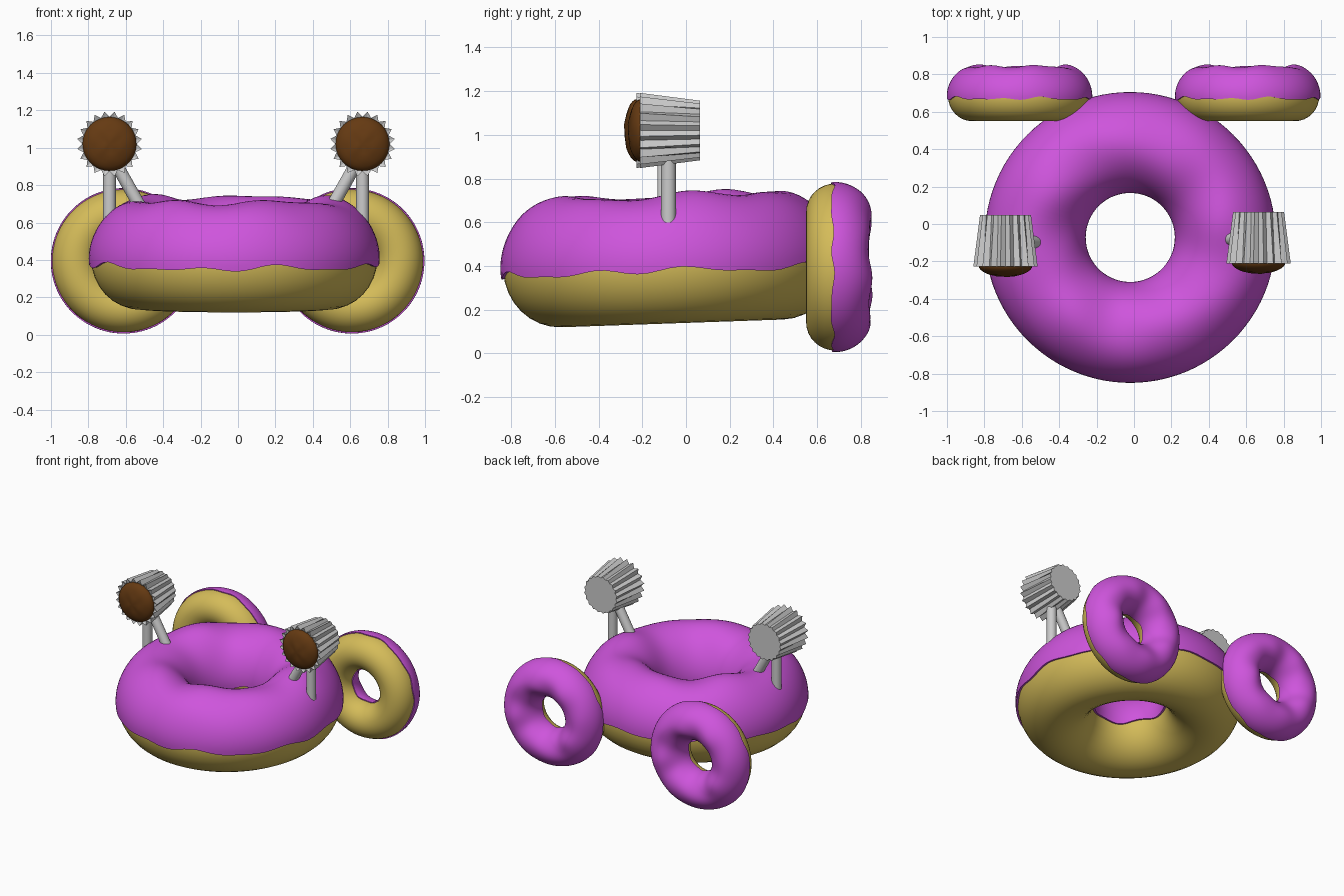
import bpy, bmesh, math
from mathutils import Vector, Matrix
from math import sin, cos, pi, radians

if "Cube" in bpy.data.objects:
    bpy.data.objects.remove(bpy.data.objects["Cube"])


def mat(name, rgb):
    m = bpy.data.materials.new(name)
    m.diffuse_color = (*rgb, 1)
    m.use_nodes = True
    m.node_tree.nodes["Principled BSDF"].inputs["Base Color"].default_value = m.diffuse_color
    return m


DOUGH = mat("dough yellow", (0.66, 0.50, 0.10))
ICING = mat("icing purple", (0.62, 0.09, 0.72))
CAKE = mat("cake brown", (0.13, 0.042, 0.006))
FOIL = mat("foil grey", (0.60, 0.60, 0.60))


def make(name, bm, material, matrix, smooth=None):
    bmesh.ops.recalc_face_normals(bm, faces=bm.faces)
    me = bpy.data.meshes.new(name)
    bm.to_mesh(me)
    bm.free()
    me.materials.append(material)
    ob = bpy.data.objects.new(name, me)
    bpy.context.collection.objects.link(ob)
    ob.matrix_world = matrix
    if smooth:
        bpy.ops.object.select_all(action='DESELECT')
        ob.select_set(True)
        bpy.context.view_layer.objects.active = ob
        bpy.ops.object.shade_smooth_by_angle(angle=radians(smooth))
    return ob


def grid_faces(bm, rows, close_u=True, close_v=False):
    n, m = len(rows), len(rows[0])
    for i in range(n if close_u else n - 1):
        for j in range(m if close_v else m - 1):
            a, b = rows[i], rows[(i + 1) % n]
            k = (j + 1) % m
            bm.faces.new((a[j], b[j], b[k], a[k]))


R, A, B = 0.508, 0.257, 0.27      # ring radius and dough half width / height
NU, NV = 96, 32


def ring_point(u, v, off, lift=0.0):
    r = R + (A + off) * cos(v)
    return (r * cos(u), r * sin(u), (B + off + lift) * sin(v))


def donut(name, matrix):
    # dough body
    bm = bmesh.new()
    rows = [[bm.verts.new(ring_point(2 * pi * i / NU, 2 * pi * j / NV, 0))
             for j in range(NV)] for i in range(NU)]
    grid_faces(bm, rows, close_v=True)
    make(name + "_dough", bm, DOUGH, matrix, 40)
    # icing shell with wavy rim and soft lumps
    bm = bmesh.new()
    rows = []
    for i in range(NU):
        u = 2 * pi * i / NU
        lo = radians(-6 + 2 * sin(9 * u) + 1.5 * sin(14 * u + 1) + 1.5 * sin(5 * u + 2))
        hi = pi + radians(6 + 2 * sin(6 * u + 1) + 2 * sin(3 * u))
        lump = 0.009 * sin(5 * u + 1) + 0.006 * sin(8 * u) + 0.005 * sin(3 * u)
        row = [bm.verts.new(ring_point(u, lo, -0.01))]
        for j in range(NV + 1):
            v = lo + (hi - lo) * j / NV
            s = max(0.0, sin(v))
            row.append(bm.verts.new(ring_point(
                u, v, 0.013, 0.032 * s + lump * s + 0.004 * sin(4 * v + 5 * u) * s)))
        row.append(bm.verts.new(ring_point(u, hi, -0.01)))
        rows.append(row)
    grid_faces(bm, rows)
    make(name + "_icing", bm, ICING, matrix, 50)


# large body donut, tilted slightly, and two upright rear donuts
donut("body", Matrix.Translation((-0.02, -0.072, 0.407)) @ Matrix.Rotation(radians(2), 4, 'X'))
for side, x in (("left", -0.612), ("right", 0.608)):
    donut(side + "_rear", Matrix.Translation((x, 0.685, 0.395))
          @ Matrix.Rotation(radians(-90), 4, 'X') @ Matrix.Scale(0.5, 4))


def cupcake(name, x, y):
    place = Matrix.Translation((x, y, 1.02)) @ Matrix.Rotation(radians(90), 4, 'X')
    teeth = 20
    # pleated wrapper: local z points to the front
    bm = bmesh.new()
    back, front, inner = [], [], []
    for i in range(teeth * 2):
        a = pi * i / teeth
        peak = i % 2
        for ring, r, z in ((back, 0.138 if peak else 0.127, 0),
                           (front, 0.174 if peak else 0.146, 0.275),
                           (inner, 0.138, 0.265)):
            ring.append(bm.verts.new((r * cos(a), r * sin(a), z)))
    grid_faces(bm, [list(t) for t in zip(back, front, inner)])
    bm.faces.new(back)
    make(name + "_wrapper", bm, FOIL, place)
    # lumpy cake dome
    bm = bmesh.new()
    bmesh.ops.create_uvsphere(bm, u_segments=32, v_segments=16, radius=1)
    bmesh.ops.delete(bm, geom=[v for v in bm.verts if v.co.z < -0.2], context='VERTS')
    for v in bm.verts:
        c = v.co
        k = 1 + 0.05 * sin(9 * c.x + 1) * sin(8 * c.y) * max(c.z, 0)
        v.co = (c.x * 0.144, c.y * 0.144, 0.27 + c.z * 0.06 * k)
    make(name + "_cake", bm, CAKE, place, 60)


def rod(name, p, q, radius=0.034):
    p, q = Vector(p), Vector(q)
    bm = bmesh.new()
    bmesh.ops.create_cone(bm, cap_ends=True, segments=24, radius1=radius,
                          radius2=radius, depth=(q - p).length)
    rot = (q - p).to_track_quat('Z', 'Y').to_matrix().to_4x4()
    make(name, bm, FOIL, Matrix.Translation((p + q) / 2) @ rot, 40)


# cupcake eyes, each on an upright and a slanted rod
for side, s, x, y in (("left", -1, -0.687, 0.048), ("right", 1, 0.666, 0.065)):
    cupcake(side + "_eye", x, y)
    ry = y - 0.145
    rod(side + "_upright_rod", (x, ry, 0.5), (x, ry, 0.93))
    rod(side + "_slanted_rod", (x - s * 0.20, ry, 0.62), (x - s * 0.02, ry, 0.94))
